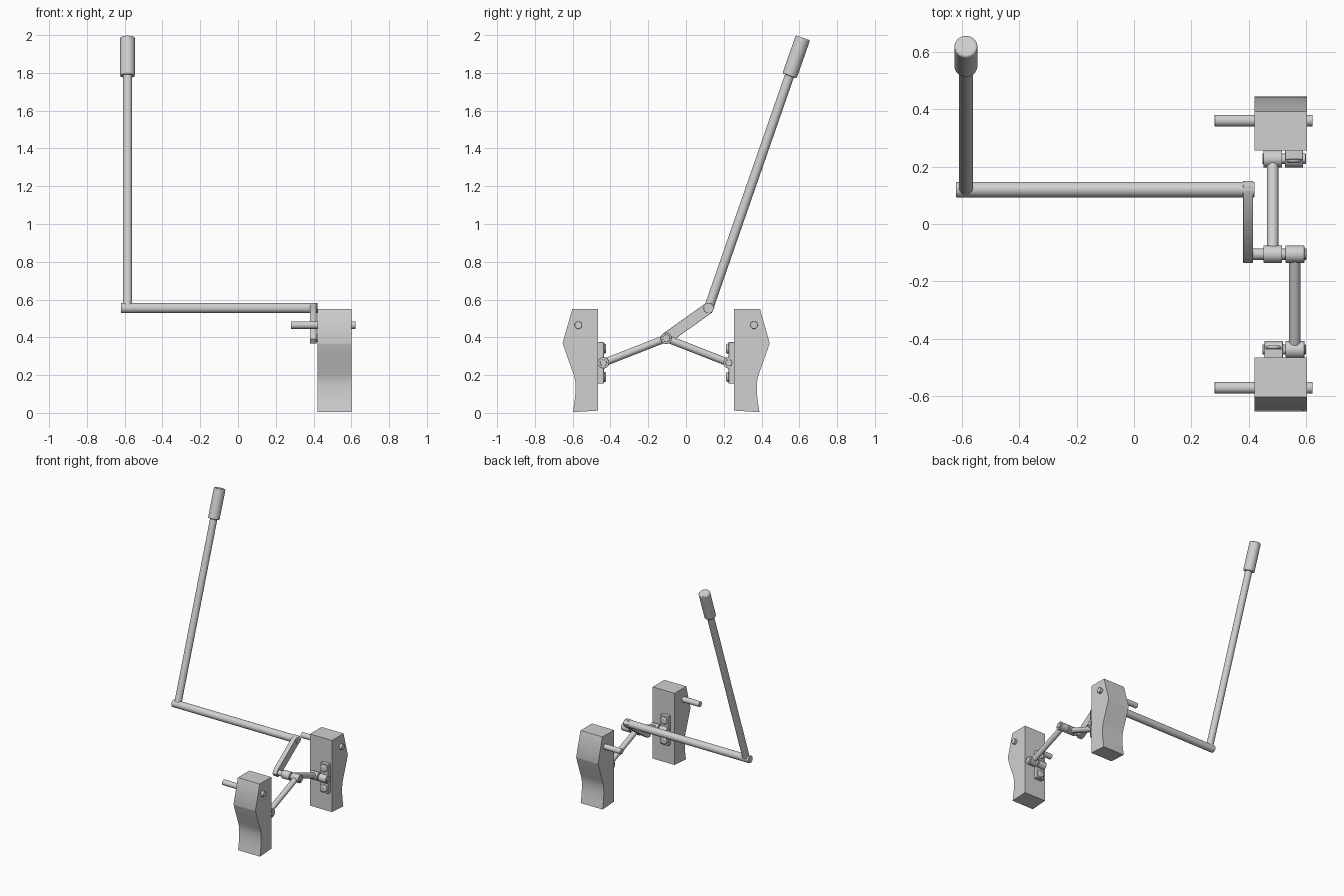
import bpy, bmesh, math
from mathutils import Vector

cube = bpy.data.objects.get("Cube")
if cube:
    bpy.data.objects.remove(cube)

grey = bpy.data.materials.new("light_grey")
grey.use_nodes = True
grey.diffuse_color = (0.63, 0.63, 0.63, 1)
grey.node_tree.nodes["Principled BSDF"].inputs["Base Color"].default_value = (0.63, 0.63, 0.63, 1)


def finish(name, bm, smooth=True, bevel=0):
    bmesh.ops.recalc_face_normals(bm, faces=bm.faces[:])
    mesh = bpy.data.meshes.new(name)
    bm.to_mesh(mesh)
    bm.free()
    mesh.materials.append(grey)
    ob = bpy.data.objects.new(name, mesh)
    bpy.context.collection.objects.link(ob)
    if bevel:
        mod = ob.modifiers.new("edge", 'BEVEL')
        mod.width, mod.segments, mod.limit_method = bevel, 2, 'ANGLE'
    bpy.ops.object.select_all(action='DESELECT')
    ob.select_set(True)
    bpy.context.view_layer.objects.active = ob
    if smooth:
        bpy.ops.object.shade_smooth_by_angle(angle=math.radians(35))
    return ob


def rod(name, a, b, radius, bevel=0.002):
    """Cylinder between two points."""
    a, b = Vector(a), Vector(b)
    bm = bmesh.new()
    bmesh.ops.create_cone(bm, cap_ends=True, segments=32, radius1=radius,
                          radius2=radius, depth=(b - a).length)
    turn = (b - a).to_track_quat('Z', 'Y').to_matrix().to_4x4()
    bm.transform(turn)
    bmesh.ops.translate(bm, verts=bm.verts, vec=(a + b) / 2)
    return finish(name, bm, True, bevel)


def plate(name, outline, x0, x1, bevel=0):
    """Side outline in (y, z) extruded along x."""
    bm = bmesh.new()
    face = bm.faces.new([bm.verts.new((x0, y, z)) for y, z in outline])
    ext = bmesh.ops.extrude_face_region(bm, geom=[face])
    moved = [v for v in ext["geom"] if isinstance(v, bmesh.types.BMVert)]
    bmesh.ops.translate(bm, verts=moved, vec=(x1 - x0, 0, 0))
    return finish(name, bm, True, bevel)


def curve_through(points, steps=6):
    """Smooth spline through the points."""
    p = [Vector(q) for q in points]
    p = [2 * p[0] - p[1]] + p + [2 * p[-1] - p[-2]]
    out = []
    for a, b, c, d in zip(p, p[1:], p[2:], p[3:]):
        for i in range(steps):
            t = i / steps
            out.append(0.5 * (2 * b + (c - a) * t + (2 * a - 5 * b + 4 * c - d) * t * t
                              + (3 * b - a - 3 * c + d) * t ** 3))
    return out + [p[-2]]


HY, HZ = -0.105, 0.395        # shared crank joint
SY, SZ = 0.12, 0.555          # cross shaft axis
LX = -0.585                   # hand lever

# Hand lever, grip and cross shaft
rod("hand_lever", (LX, SY, SZ), (LX, 0.56, 1.82), 0.025)
rod("lever_grip", (LX, 0.548, 1.784), (LX, 0.619, 1.986), 0.04, 0.006)
rod("cross_shaft", (-0.62, SY, SZ), (0.42, SY, SZ), 0.027)

# Crank arm with chamfered ends
along = Vector((HY - SY, HZ - SZ)).normalized()
side = Vector((-along.y, along.x))
outline = []
for centre, sign in ((Vector((SY, SZ)), -1), (Vector((HY, HZ)), 1)):
    for u, v in ((0, -0.03), (0.027, -0.015), (0.027, 0.015), (0, 0.03)):
        outline.append(centre + along * u * sign + side * v * sign)
plate("crank_arm", outline, 0.38, 0.415, 0.002)
rod("crank_pin", (0.38, HY, HZ), (0.6, HY, HZ), 0.02)

# Shoe outline, as offsets from the crank joint
wave = curve_through([(0.548, 0.37), (0.53, 0.315), (0.505, 0.245),
                      (0.485, 0.185), (0.48, 0.13), (0.484, 0.07), (0.494, 0.004)])
wave = [(p.x, p.y) for p in wave]
shoe = [(0.36, 0.012), (0.36, 0.55), (0.497, 0.55)] + wave

for tag, s, link_x, lug_x in (("rear", 1, 0.483, 0.557), ("front", -1, 0.56, 0.486)):
    def y(d):
        return HY + s * d

    # Brake shoe and its pivot
    plate(tag + "_shoe", [(y(d), z) for d, z in shoe], 0.42, 0.602)
    rod(tag + "_shoe_pivot", (0.28, y(0.465), 0.465), (0.622, y(0.465), 0.465), 0.02)

    # Push link with a sleeve at each end
    ez, ed = 0.265, 0.332
    rod(tag + "_link", (link_x, HY, HZ), (link_x, y(ed), ez), 0.02)
    rod(tag + "_inner_sleeve", (link_x - 0.033, HY, HZ), (link_x + 0.033, HY, HZ), 0.03)
    rod(tag + "_outer_sleeve", (link_x - 0.033, y(ed), ez), (link_x + 0.033, y(ed), ez), 0.03)
    rod(tag + "_link_pin", (0.447, y(ed), ez), (0.598, y(ed), ez), 0.018)

    # Bolted bracket on the shoe
    box = [(y(0.33), 0.155), (y(0.362), 0.155), (y(0.362), 0.375), (y(0.33), 0.375)]
    plate(tag + "_bracket", box, lug_x - 0.032, lug_x + 0.032, 0.003)
    rod(tag + "_bracket_lug", (lug_x - 0.032, y(ed), ez), (lug_x + 0.032, y(ed), ez), 0.03)
    for place, z in (("upper", 0.34), ("lower", 0.19)):
        rod(f"{tag}_{place}_bolt", (lug_x, y(0.335), z), (lug_x, y(0.318), z), 0.027, 0.008)
